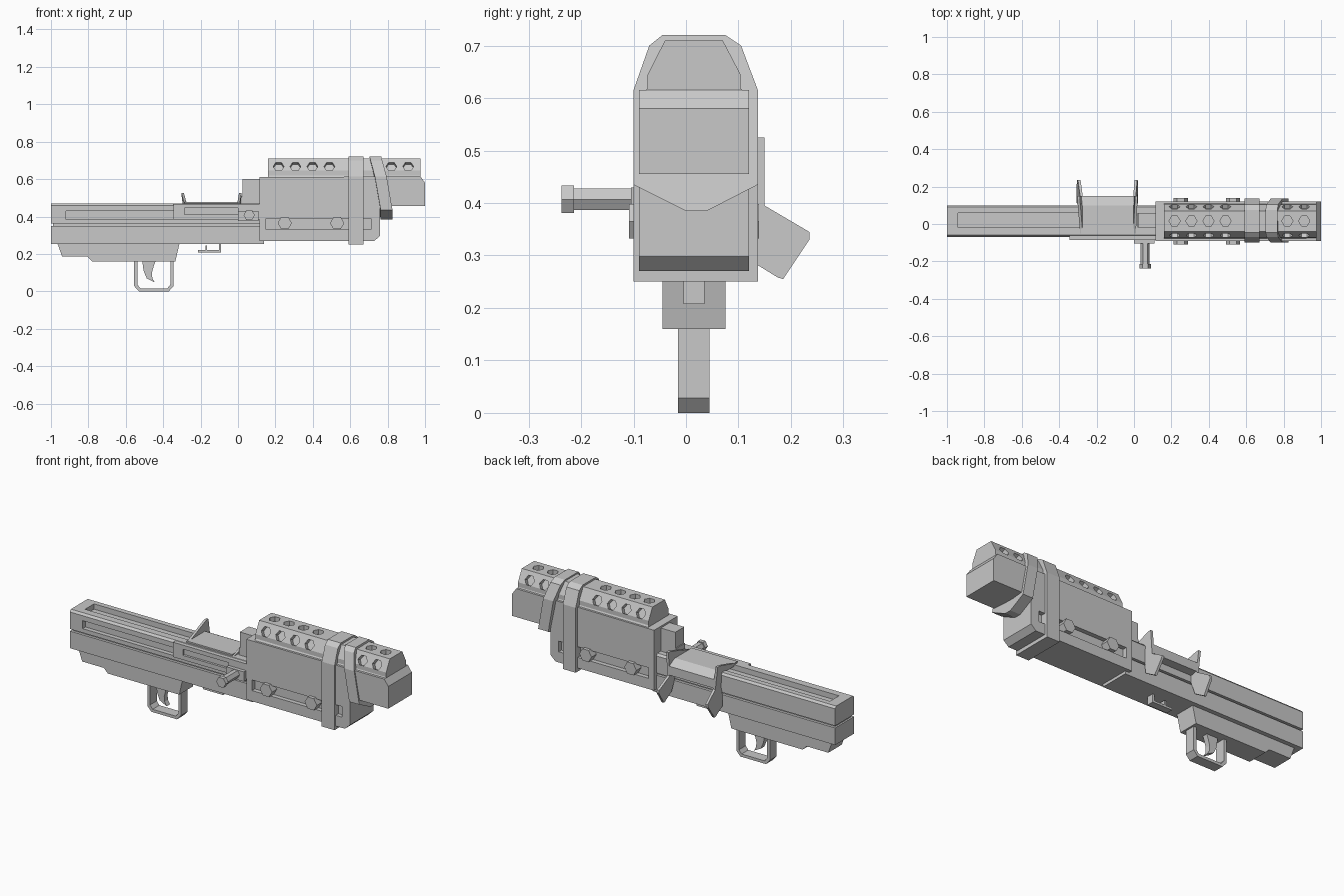
import bpy, bmesh, math
from mathutils import Vector

if "Cube" in bpy.data.objects:
    bpy.data.objects.remove(bpy.data.objects["Cube"], do_unlink=True)

GREY = (0.58, 0.58, 0.58, 1)
metal = bpy.data.materials.new("plain_grey")
metal.use_nodes = True
metal.diffuse_color = GREY
metal.node_tree.nodes["Principled BSDF"].inputs["Base Color"].default_value = GREY
MID = 0.016  # y of the centre plane


def loft(name, lower, upper):
    """Close two matching outlines into a solid."""
    bm = bmesh.new()
    a = [bm.verts.new(p) for p in lower]
    b = [bm.verts.new(p) for p in upper]
    bm.faces.new(a)
    bm.faces.new(b[::-1])
    for i in range(len(a)):
        j = (i + 1) % len(a)
        bm.faces.new((a[i], b[i], b[j], a[j]))
    bmesh.ops.recalc_face_normals(bm, faces=bm.faces)
    mesh = bpy.data.meshes.new(name)
    bm.to_mesh(mesh)
    bm.free()
    mesh.materials.append(metal)
    obj = bpy.data.objects.new(name, mesh)
    bpy.context.collection.objects.link(obj)
    return obj


def prism_x(name, pts, x0, x1, lean=lambda z: 0):
    """Extrude a (y, z) outline along x, shifted in x by height."""
    return loft(name, [(x0 + lean(z), y, z) for y, z in pts],
                [(x1 + lean(z), y, z) for y, z in pts])


def prism_y(name, pts, y0, y1):
    """Extrude an (x, z) outline along y."""
    return loft(name, [(x, y0, z) for x, z in pts], [(x, y1, z) for x, z in pts])


def box(name, x, y, z):
    return prism_y(name, [(x[0], z[0]), (x[1], z[0]), (x[1], z[1]), (x[0], z[1])], *y)


def hexagon(name, centre, normal, radius, depth):
    """Six-sided bar with a corner on x, centred on a point."""
    n = Vector(normal).normalized()
    u = Vector((1, 0, 0))
    v = n.cross(u)
    ring = [Vector(centre) + radius * (u * math.cos(k * math.pi / 3) + v * math.sin(k * math.pi / 3))
            for k in range(6)]
    return loft(name, [p - n * depth / 2 for p in ring], [p + n * depth / 2 for p in ring])


def cut(target, cutters):
    for c in cutters:
        mod = target.modifiers.new("cut", 'BOOLEAN')
        mod.operation = 'DIFFERENCE'
        mod.solver = 'EXACT'
        mod.object = c
    bpy.context.view_layer.update()
    graph = bpy.context.evaluated_depsgraph_get()
    mesh = bpy.data.meshes.new_from_object(target.evaluated_get(graph))
    target.modifiers.clear()
    target.data = mesh
    for c in cutters:
        bpy.data.objects.remove(c, do_unlink=True)


# Receiver: upper and lower halves around a narrow core
upper = prism_x("receiver_upper", [(-.07, .362), (-.07, .458), (-.06, .47), (.09, .47),
                                   (.10, .458), (.10, .362)], -1, .14)
cut(upper, [box("top_slot", (-.94, -.2), (-.02, .06), (.44, .5)),
            box("side_slot", (-.92, -.3), (-.1, -.045), (.385, .43))])
box("receiver_core", (-.99, .14), (-.055, .085), (.34, .37))
box("receiver_lower", (-1, .14), (-.07, .10), (.254, .35))

# Lower frame with trigger guard and trigger
prism_y("lower_frame", [(-.965, .255), (-.94, .185), (-.805, .185), (-.78, .16),
                        (-.335, .16), (-.313, .255)], -.045, .075)
prism_y("trigger_guard", [(-.555, .165), (-.555, .028), (-.53, 0), (-.37, 0), (-.345, .028),
                          (-.345, .165), (-.362, .165), (-.362, .036), (-.378, .016),
                          (-.522, .016), (-.538, .036), (-.538, .165)], -.015, .045)
prism_y("trigger", [(-.512, .165), (-.505, .11), (-.488, .07), (-.445, .048), (-.458, .07),
                    (-.46, .1), (-.452, .13), (-.44, .165)], 0, .03)
prism_y("lower_catch", [(-.215, .208), (-.09, .208), (-.09, .255), (-.102, .255), (-.102, .22),
                        (-.165, .22), (-.165, .245), (-.175, .245), (-.175, .22),
                        (-.215, .22)], -.005, .035)

# Loading port: side rail, cover and two flared ears
rail = box("side_rail", (-.345, .12), (-.085, -.06), (.385, .468))
cut(rail, [box("rail_slot", (-.285, 0), (-.1, -.072), (.41, .445))])
prism_x("port_cover", [(-.05, .46), (-.05, .478), (.10, .478), (.15, .45), (.15, .40),
                       (.09, .40), (.09, .46)], -.285, 0)
EAR = [(-.05, .47), (.13, .525), (.15, .525), (.15, .395), (.235, .345), (.235, .33),
       (.185, .255), (.175, .258), (.115, .295), (.09, .40), (.09, .47)]
for side, x in (("rear", -.288), ("front", -.004)):
    flare = -1 if side == "rear" else .6
    prism_x(side + "_port_ear", EAR, x, x + .014,
            lambda z: flare * .02 * min(1, max(0, abs(z - .43) - .05) / .06))

# Bolt handle
box("bolt_plate", (0, .11), (-.105, -.06), (.375, .43))
hexagon("bolt_shaft", (.06, -.15, .407), (0, 1, 0), .024, .13)
hexagon("bolt_knob", (.06, -.225, .407), (0, 1, 0), .03, .024)

# Neck block behind the forward housing
box("neck_block", (.025, .13), (-.02, .06), (.50, .60))
box("neck_web", (.02, .13), (-.02, .06), (.46, .51))

# Forward housing with a long recess on each side
housing = prism_y("forward_housing", [(.115, .27), (.73, .27), (.76, .298), (.76, .455),
                                      (1, .455), (1, .58), (.975, .615), (.115, .61)], -.09, .12)
cut(housing, [box("right_recess", (.15, .71), (-.2, -.065), (.33, .39)),
              box("left_recess", (.15, .71), (.095, .2), (.33, .39))])
for x in (.25, .53):
    for side, y in (("right", -.087), ("left", .117)):
        hexagon(side + "_housing_bolt", (x, y, .365), (0, 1, 0), .038, .044)

# Vented top cap: three rows of six-sided holes
cap = prism_x("vented_cap", [(-.085, .60), (-.073, .62), (-.073, .645), (-.04, .71),
                             (.07, .71), (.104, .645), (.104, .62), (.115, .60)], .16, .975)
holes = []
for x in (.217, .307, .398, .489, .82, .91):
    holes.append(hexagon("vent", (x, MID, .71), (0, 0, 1), .03, .05))
    for s in (-1, 1):
        holes.append(hexagon("vent", (x, MID + s * .078, .668), (0, s * .89, .45), .029, .05))
cut(cap, holes)

# Straight strap, and a leaning strap with a pointed underside
STRAP_TOP = [(.137, .615), (.105, .70), (.075, .72), (-.045, .72), (-.07, .70), (-.10, .615)]
prism_x("straight_strap", [(-.10, .25), (.137, .25)] + STRAP_TOP, .592, .672)
prism_x("leaning_strap", [(-.10, .435), (0, .385), (.04, .385), (.137, .435)] + STRAP_TOP,
        .703, .766, lambda z: .06 - .06 * max(0, z - .50) / .22 if z > .5 else .06)
